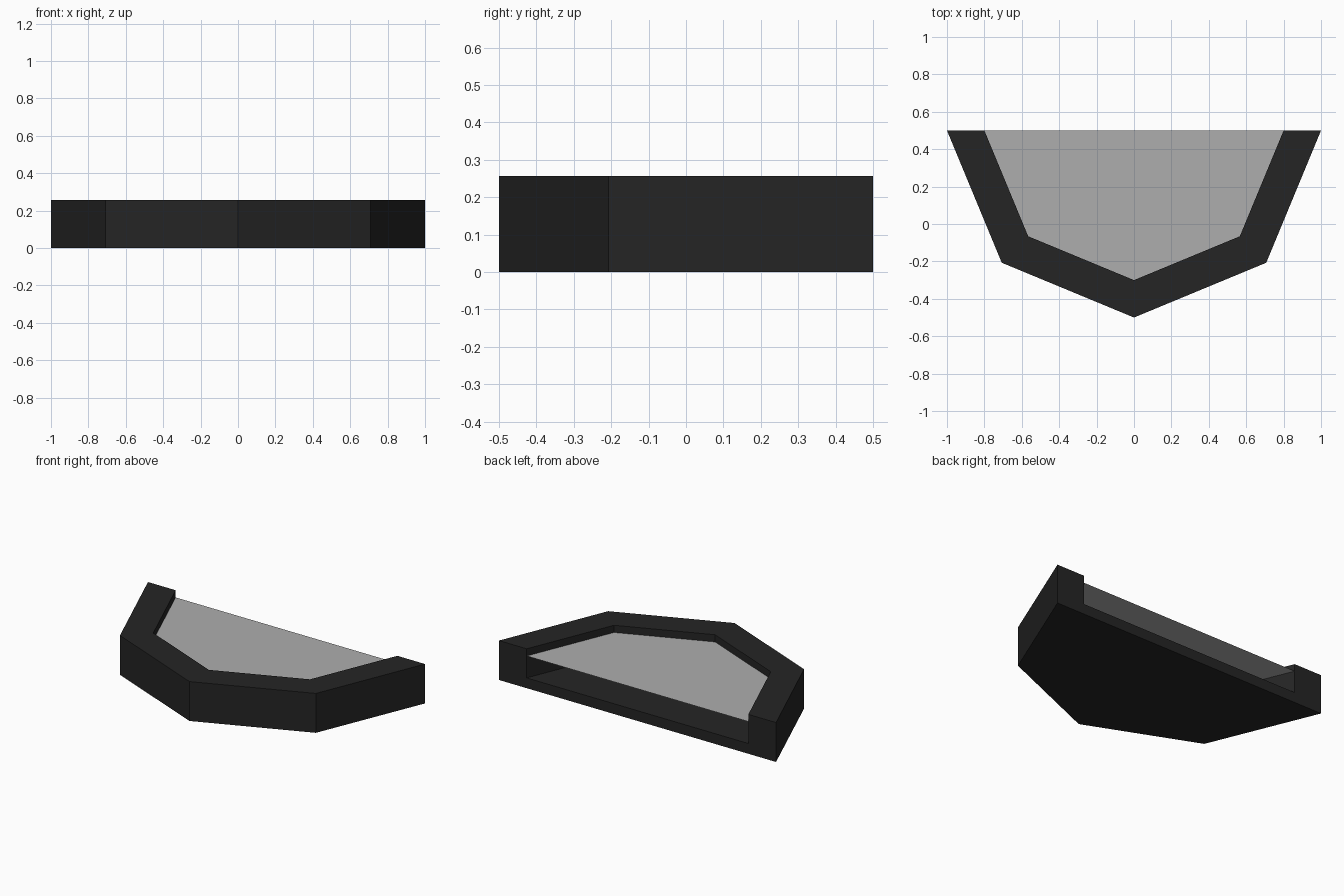
import bpy
import bmesh
from math import cos, sin, pi

HEIGHT = 0.257
FLOOR_Z = 0.067
SHEET_Z = 0.21
INNER = 0.8
BACK_Y = 0.5
SEGMENTS = 4  # half of an octagon

if "Cube" in bpy.data.objects:
    bpy.data.objects.remove(bpy.data.objects["Cube"], do_unlink=True)


def make_material(name, value):
    mat = bpy.data.materials.new(name)
    mat.use_nodes = True
    colour = (value, value, value, 1)
    mat.diffuse_color = colour
    mat.node_tree.nodes["Principled BSDF"].inputs["Base Color"].default_value = colour
    return mat


def half_ring(bm, radius, z):
    """Vertices of a half octagon bulging to the front, from left to right."""
    angles = [-pi * i / SEGMENTS for i in range(SEGMENTS + 1)]
    return [bm.verts.new((radius * cos(a), BACK_Y + radius * sin(a), z)) for a in angles]


def finish(bm, name, mat):
    mesh = bpy.data.meshes.new(name)
    bm.to_mesh(mesh)
    bm.free()
    mesh.materials.append(mat)
    obj = bpy.data.objects.new(name, mesh)
    bpy.context.collection.objects.link(obj)
    return obj


# Tray: floor and raised rim, open at the back
bm = bmesh.new()
rings = [half_ring(bm, r, z) for r, z in
         ((1, 0), (1, HEIGHT), (INNER, HEIGHT), (INNER, FLOOR_Z))]
for low, high in zip(rings, rings[1:]):
    for i in range(SEGMENTS):
        bm.faces.new((low[i], low[i + 1], high[i + 1], high[i]))
bm.faces.new(rings[0])
bm.faces.new(rings[-1])
bm.faces.new([r[0] for r in rings] + [r[-1] for r in reversed(rings)])
bmesh.ops.recalc_face_normals(bm, faces=bm.faces[:])
finish(bm, "tray", make_material("charcoal", 0.018))

# Thin sheet held inside the rim
bm = bmesh.new()
bm.faces.new(reversed(half_ring(bm, INNER, SHEET_Z)))
finish(bm, "surface_sheet", make_material("light grey", 0.42))
